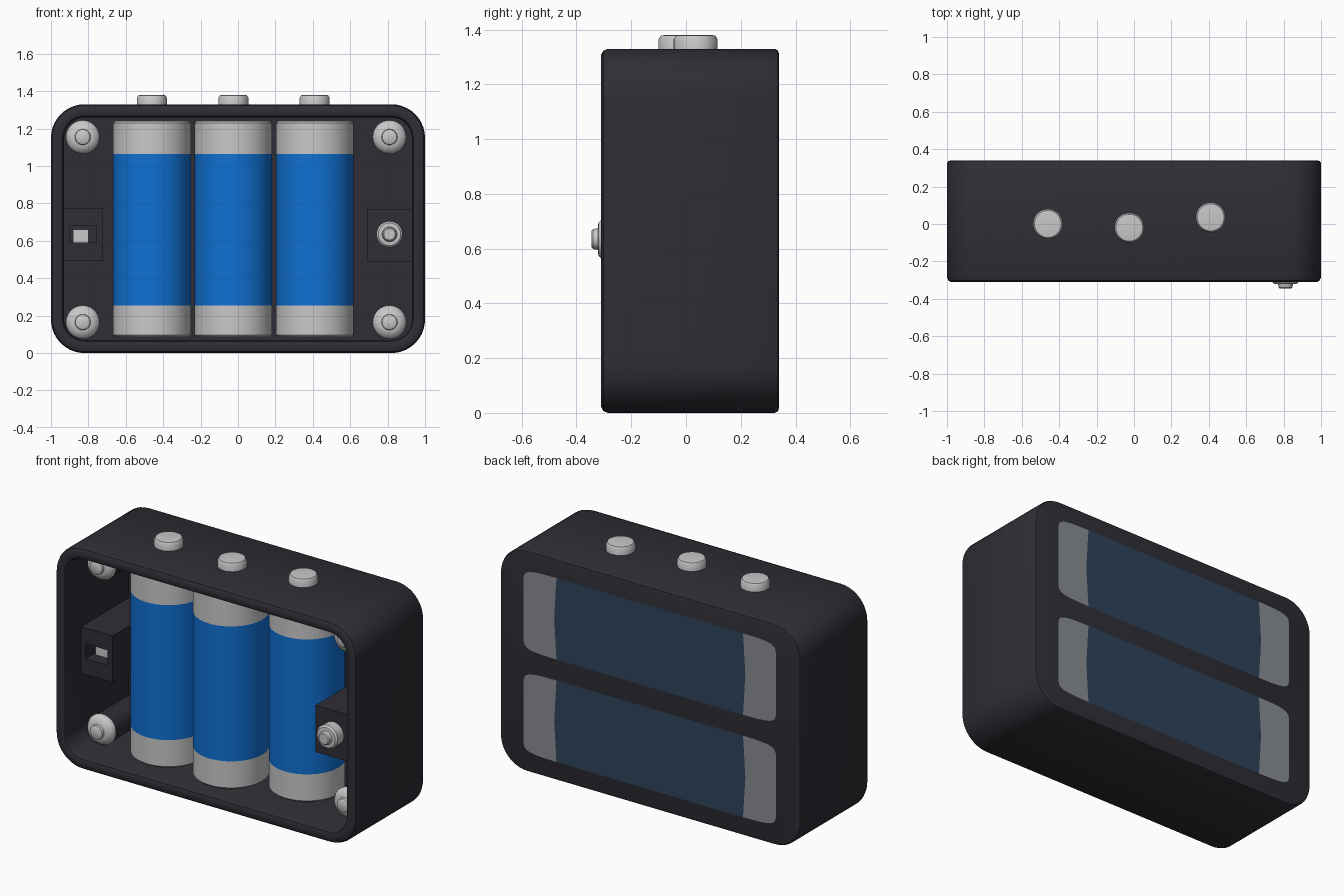
import bpy, bmesh, math
from mathutils import Matrix

if "Cube" in bpy.data.objects:
    bpy.data.objects.remove(bpy.data.objects["Cube"])


def material(name, rgb):
    m = bpy.data.materials.new(name)
    m.diffuse_color = (*rgb, 1)
    m.use_nodes = True
    m.node_tree.nodes["Principled BSDF"].inputs["Base Color"].default_value = m.diffuse_color
    return m


DARK = material("charcoal plastic", (0.027, 0.027, 0.036))
BLUE = material("cell blue", (0.005, 0.165, 0.66))
SILVER = material("silver", (0.58, 0.58, 0.59))
PANE_BLUE = material("muted blue", (0.026, 0.058, 0.108))
PANE_GREY = material("muted grey", (0.25, 0.265, 0.28))


def finish(name, bm, mats, rule=None, angle=35, fix=True):
    if fix:
        bmesh.ops.recalc_face_normals(bm, faces=bm.faces)
    if rule:
        for f in bm.faces:
            f.material_index = rule(f.calc_center_median())
    me = bpy.data.meshes.new(name)
    bm.to_mesh(me)
    bm.free()
    for m in mats:
        me.materials.append(m)
    ob = bpy.data.objects.new(name, me)
    bpy.context.collection.objects.link(ob)
    bpy.ops.object.select_all(action='DESELECT')
    ob.select_set(True)
    bpy.context.view_layer.objects.active = ob
    bpy.ops.object.shade_smooth_by_angle(angle=math.radians(angle))
    return ob


def loft(bm, rings):
    """Skin a list of closed point rings and cap both ends."""
    loops = [[bm.verts.new(p) for p in ring] for ring in rings]
    n = len(loops[0])
    for a, b in zip(loops, loops[1:]):
        for i in range(n):
            j = (i + 1) % n
            bm.faces.new((a[i], a[j], b[j], b[i]))
    bm.faces.new(loops[0])
    bm.faces.new(loops[-1])


def lathe(name, profile, loc, mats, to_front=False, rule=None, sides=40):
    """Turn (radius, height) pairs about z, or about an axis pointing to -y."""
    bm = bmesh.new()
    ang = [2 * math.pi * i / sides for i in range(sides)]
    loft(bm, [[(r * math.cos(a), r * math.sin(a), h) for a in ang] for r, h in profile])
    if to_front:
        bm.transform(Matrix.Rotation(math.pi / 2, 4, 'X'))
    bm.transform(Matrix.Translation(loc))
    return finish(name, bm, mats, rule)


def box(name, lo, hi, mat):
    bm = bmesh.new()
    bmesh.ops.create_cube(bm, size=1)
    for v in bm.verts:
        v.co = [(l + h) / 2 + c * (h - l) for l, h, c in zip(lo, hi, v.co)]
    return finish(name, bm, [mat])


def rounded_ring(inset, y, w=1.0, h=0.665, radius=0.18, steps=10):
    r = radius - inset
    pts = []
    for k, (sx, sz) in enumerate(((1, 1), (-1, 1), (-1, -1), (1, -1))):
        for i in range(steps + 1):
            a = math.pi / 2 * (k + i / steps)
            pts.append((sx * (w - radius) + r * math.cos(a), y,
                        0.665 + sz * (h - radius) + r * math.sin(a)))
    return pts


# Case: open tray with a rounded front rim
bm = bmesh.new()
loft(bm, [rounded_ring(*p) for p in (
    (0.02, 0.340), (0.006, 0.336), (0, 0.325), (0, -0.285), (0.007, -0.302),
    (0.022, -0.31), (0.05, -0.31), (0.063, -0.305), (0.07, -0.29), (0.07, 0.29))])
finish("case", bm, [DARK])

# Upright cells with silver ends, and a button on the case above each
cell = [(0.197, 0.085), (0.208, 0.096), (0.208, 0.255), (0.208, 1.065),
        (0.208, 1.229), (0.197, 1.24)]
for i, (x, y, by) in enumerate(((-0.46, 0.0, 0.0), (-0.025, -0.03, -0.02), (0.41, 0.07, 0.035))):
    lathe(f"cell_{i + 1}", cell, (x, y, 0), [BLUE, SILVER], sides=64,
          rule=lambda c: 0 if 0.26 < c.z < 1.06 else 1)
    lathe(f"top_button_{i + 1}", [(0.08, 1.32), (0.08, 1.365), (0.072, 1.378), (0.06, 1.38)],
          (x, by, 0), [SILVER])

# Corner posts with domed screws
head = [(0.09, 0), (0.09, 0.012), (0.08, 0.03), (0.055, 0.044), (0.042, 0.046),
        (0.04, 0.062), (0.03, 0.068)]
for sx, side in ((-0.83, "left"), (0.81, "right")):
    for z, level in ((0.165, "lower"), (1.155, "upper")):
        lathe(f"{level}_{side}_post", [(0.085, -0.29), (0.085, 0.105)], (sx, 0, z), [DARK], True)
        lathe(f"{level}_{side}_screw", head, (sx, -0.1, z), [SILVER], True)

# Right block with its screw
box("right_block", (0.69, -0.25, 0.49), (0.935, 0.29, 0.77), DARK)
lathe("block_screw", [(0.068, 0.24), (0.07, 0.31), (0.06, 0.32), (0.04, 0.322),
                      (0.036, 0.34), (0.03, 0.345)], (0.81, 0, 0.635), [SILVER], True)

# Left block with a square socket sunk into its front
bm = bmesh.new()
bmesh.ops.create_cube(bm, size=1)
for v in bm.verts:
    v.co = (-0.828 + v.co.x * 0.215, 0.065 + v.co.y * 0.45, 0.635 + v.co.z * 0.28)
bm.faces.ensure_lookup_table()
front = min(bm.faces, key=lambda f: f.calc_center_median().y)
bmesh.ops.inset_individual(bm, faces=[front], thickness=0.05)
for v in front.verts:
    v.co.z = 0.635 + math.copysign(0.045, v.co.z - 0.635)
floor = bmesh.ops.extrude_discrete_faces(bm, faces=[front])["faces"][0]
for v in floor.verts:
    v.co.y += 0.08
finish("left_block", bm, [DARK])
box("socket_contact", (-0.883, -0.09, 0.592), (-0.80, -0.078, 0.66), SILVER)

# Back panes: flat rounded strips, blue in the middle and grey at the ends
half = [0, 0.25, 0.5, 0.738, 0.85, 0.91, 0.95, 0.975, 0.99, 0.9985]
cols = [-s for s in reversed(half[1:])] + half
for zc, name in ((0.975, "upper_back_pane"), (0.36, "lower_back_pane")):
    bm = bmesh.new()
    rows = []
    for s in cols:
        h = 0.245 * (1 - abs(s) ** 14) ** (1 / 14)
        bow = 0.015 if abs(abs(s) - 0.738) < 0.01 else 0
        rows.append([bm.verts.new((0.84 * s + math.copysign(bow * (1 - abs(t)), s), 0.344, zc + t * h))
                     for t in (-1, -0.5, 0, 0.5, 1)])
    for a, b in zip(rows, rows[1:]):
        for k in range(4):
            bm.faces.new((a[k], a[k + 1], b[k + 1], b[k]))
    finish(name, bm, [PANE_BLUE, PANE_GREY], fix=False,
           rule=lambda c: 0 if abs(c.x) < 0.63 else 1)
